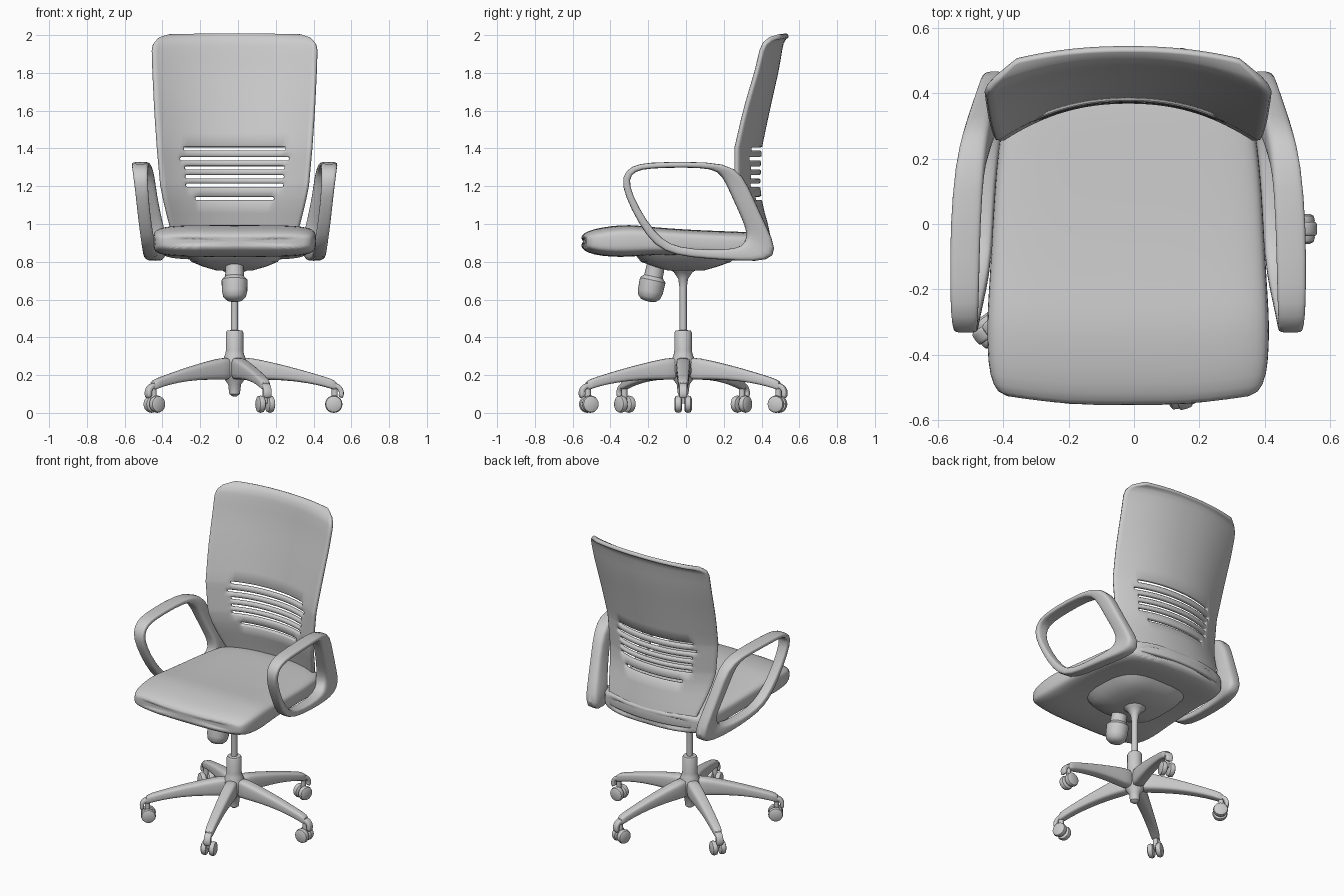
import bpy, bmesh, math
from mathutils import Vector, Matrix

if "Cube" in bpy.data.objects:
    bpy.data.objects.remove(bpy.data.objects["Cube"])

CX, CY = -0.018, -0.015        # axis of the column
grey = bpy.data.materials.new("light grey")
grey.diffuse_color = (0.6, 0.6, 0.6, 1)
grey.use_nodes = True
grey.node_tree.nodes["Principled BSDF"].inputs["Base Color"].default_value = grey.diffuse_color


def finish(name, bm, subsurf=0, angle=40):
    bmesh.ops.recalc_face_normals(bm, faces=bm.faces)
    me = bpy.data.meshes.new(name)
    bm.to_mesh(me)
    bm.free()
    me.materials.append(grey)
    ob = bpy.data.objects.new(name, me)
    bpy.context.collection.objects.link(ob)
    if subsurf:
        ob.modifiers.new("smooth", 'SUBSURF').levels = subsurf
    bpy.ops.object.select_all(action='DESELECT')
    ob.select_set(True)
    bpy.context.view_layer.objects.active = ob
    bpy.ops.object.shade_smooth_by_angle(angle=math.radians(angle))
    return ob


def loft(name, rings, closed=False, subsurf=0, angle=40):
    bm = bmesh.new()
    vs = [[bm.verts.new(p) for p in r] for r in rings]
    n, m = len(vs), len(vs[0])
    for i in range(n if closed else n - 1):
        a, b = vs[i], vs[(i + 1) % n]
        for j in range(m):
            bm.faces.new((a[j], a[(j + 1) % m], b[(j + 1) % m], b[j]))
    if not closed:
        bm.faces.new(vs[0])
        bm.faces.new(vs[-1])
    return finish(name, bm, subsurf, angle)


def section(c, a, b, n=12, e=0.5):
    """Rounded rectangle ring around c with half axes a and b."""
    c, a, b = Vector(c), Vector(a), Vector(b)
    out = []
    for k in range(n):
        t = 2 * math.pi * (k + 0.5) / n
        s, q = math.sin(t), math.cos(t)
        out.append(c + a * math.copysign(abs(q) ** e, q)
                   + b * math.copysign(abs(s) ** e, s))
    return out


def lathe(name, prof, mat=Matrix(), n=24):
    rings = [[mat @ Vector((r * math.cos(2 * math.pi * k / n),
                            r * math.sin(2 * math.pi * k / n), z))
              for k in range(n)] for r, z in prof]
    return loft(name, rings)


def lerp_table(tab, z):
    for a, b in zip(tab, tab[1:]):
        if z <= b[0]:
            t = (z - a[0]) / (b[0] - a[0])
            return [p + (q - p) * t for p, q in zip(a[1:], b[1:])]
    return tab[-1][1:]


# Seat cushion: y, bottom, top, half width
rings = []
for y, zb, zt, w in [(-.565, .89, .925, .36), (-.55, .86, .95, .40), (-.5, .838, .973, .425),
                     (-.4, .825, .99, .432), (-.3, .826, .997, .432), (-.2, .835, .985, .425),
                     (0, .835, .97, .415), (.2, .825, .962, .405), (.35, .808, .957, .39),
                     (.44, .812, .95, .37), (.48, .84, .92, .34)]:
    ring = section((CX, y, (zb + zt) / 2), (w, 0, 0), (0, 0, (zt - zb) / 2), 32, 0.42)
    for p in ring:
        u = (p.x - CX) / .43
        p.y *= 1 - (.07 if y < 0 else .2) * u * u
    rings.append(ring)
loft("seat", rings, subsurf=1, angle=60)

# Backrest: z, centre y, bow depth, half width
back = [(.86, .45, .11, .30), (1.0, .42, .13, .345), (1.1, .392, .14, .37), (1.2, .38, .145, .39),
        (1.4, .388, .14, .408), (1.6, .43, .125, .422), (1.8, .475, .105, .432),
        (1.92, .497, .095, .436), (1.955, .505, .09, .43), (1.98, .518, .08, .405), (1.995, .54, .06, .34)]
slots = [(1.135, .20), (1.205, .27), (1.25, .27), (1.297, .275), (1.345, .28), (1.398, .265)]
zs = [.86, .93, 1.0, 1.06, 1.48, 1.56, 1.64, 1.72, 1.8, 1.87, 1.92, 1.94, 1.955, 1.97, 1.98, 1.99, 1.995]
zs = sorted(zs + [z + d for z, _ in slots for d in (-.009, .009)])
N = 36
bm = bmesh.new()
grid = []
for z in zs:
    yc, d, w = lerp_table(back, z)
    row = []
    for i in range(N + 1):
        u = 2 * i / N - 1
        x = u * w
        lift = .006 * (1 - u * u) if z > 1.9 else 0
        row.append(bm.verts.new((CX + x, yc - d * abs(x / .43) ** 2.2, z + lift)))
    grid.append(row)
for r in range(len(zs) - 1):
    zm = (zs[r] + zs[r + 1]) / 2
    gap = next((w for z, w in slots if abs(z - zm) < .004), 0)
    for i in range(N):
        xm = (grid[r][i].co.x + grid[r][i + 1].co.x) / 2 - CX
        if abs(xm) > gap:
            bm.faces.new((grid[r][i], grid[r][i + 1], grid[r + 1][i + 1], grid[r + 1][i]))
ob = finish("backrest", bm, angle=45)
so = ob.modifiers.new("thickness", 'SOLIDIFY')
so.thickness, so.offset = .026, 0
ob.modifiers.new("round edge", 'BEVEL').width = .006

# Armrest loops: outer y, z, inner y, z, centre x, half width
arm = [(.21, 1.325, .14, 1.293, .485, .045), (0, 1.33, 0, 1.3, .498, .047),
       (-.2, 1.327, -.2, 1.295, .5, .045), (-.29, 1.31, -.27, 1.28, .5, .042),
       (-.345, 1.25, -.305, 1.24, .498, .038), (-.325, 1.15, -.285, 1.155, .49, .034),
       (-.25, 1.0, -.21, 1.015, .475, .034), (-.17, .885, -.125, .915, .458, .036),
       (-.06, .832, -.04, .875, .45, .036), (.12, .815, .12, .862, .445, .038),
       (.3, .803, .27, .868, .43, .042), (.44, .803, .315, .9, .405, .045),
       (.485, .86, .322, .96, .405, .045), (.43, .98, .29, 1.04, .425, .042),
       (.36, 1.13, .235, 1.16, .45, .04), (.305, 1.26, .19, 1.26, .465, .042)]
for side, label in ((-1, "left"), (1, "right")):
    rings = []
    for yo, zo, yi, zi, xc, hw in arm:
        rings.append(section((CX + side * xc, (yo + yi) / 2, (zo + zi) / 2),
                             (0, (yo - yi) / 2, (zo - zi) / 2), (hw, 0, 0)))
    loft(label + "_armrest", rings, closed=True, subsurf=1, angle=60)

# Mechanism under the seat, with flared socket
loft("mechanism_plate", [section((CX, 0, z), (w, 0, 0), (0, d, 0), 24, .6)
                         for z, w, d in ((.755, .1, .1), (.775, .17, .17), (.8, .23, .24), (.85, .27, .28))])
column = Matrix.Translation((CX, CY, 0))
lathe("gas_column", [(.019, .4), (.019, .66), (.026, .71), (.05, .745), (.09, .77), (.1, .8)], column)
lathe("hub", [(.012, .088), (.028, .1), (.034, .15), (.055, .18), (.07, .22), (.066, .27),
              (.05, .31), (.046, .33), (.046, .425), (.04, .436), (.02, .438)], column)

# Tension knob hanging below the front of the mechanism
tilt = Matrix.Translation((CX, -.2, .59)) @ Matrix.Rotation(math.radians(12), 4, 'X').inverted()
lathe("tension_knob", [(.012, 0), (.04, .006), (.06, .025), (.067, .055), (.069, .115), (.06, .125),
                       (.05, .135), (.048, .19), (.056, .25)], tilt)

# Five-star base with castors; leg stations: radius, bottom, top, half width
leg = [(.02, .17, .3, .04), (.1, .175, .29, .042), (.2, .175, .268, .038), (.32, .168, .238, .034),
       (.44, .148, .203, .03), (.51, .128, .182, .028), (.545, .115, .165, .025)]
for k in range(5):
    mat = column @ Matrix.Rotation(math.radians(72 * k), 4, 'Z')
    rings = [[mat @ p for p in section((r, 0, (a + b) / 2), (0, w, 0), (0, 0, (b - a) / 2))]
             for r, a, b, w in leg]
    loft(f"base_leg_{k + 1}", rings, subsurf=1, angle=60)
    # curved castor hood reaching down over the wheels
    hood = []
    for deg in (110, 80, 50, 20, -10, -35):
        t = math.radians(deg)
        d = Vector((math.cos(t), 0, math.sin(t)))
        hood.append([mat @ p for p in section(Vector((.525, 0, .105)) + d * .042, d * .014, (0, .022, 0))])
    loft(f"castor_hood_{k + 1}", hood, subsurf=1, angle=60)
    lathe(f"castor_stem_{k + 1}", [(.016, .05), (.016, .14)], mat @ Matrix.Translation((.53, 0, 0)), 12)
    for s in (-1, 1):
        wheel = mat @ Matrix.Translation((.525, s * .026, .046)) @ Matrix.Rotation(math.pi / 2, 4, 'X')
        lathe(f"castor_wheel_{k + 1}_{'a' if s < 0 else 'b'}",
              [(.03, -.02), (.042, -.014), (.046, 0), (.042, .014), (.03, .02)], wheel, 20)
